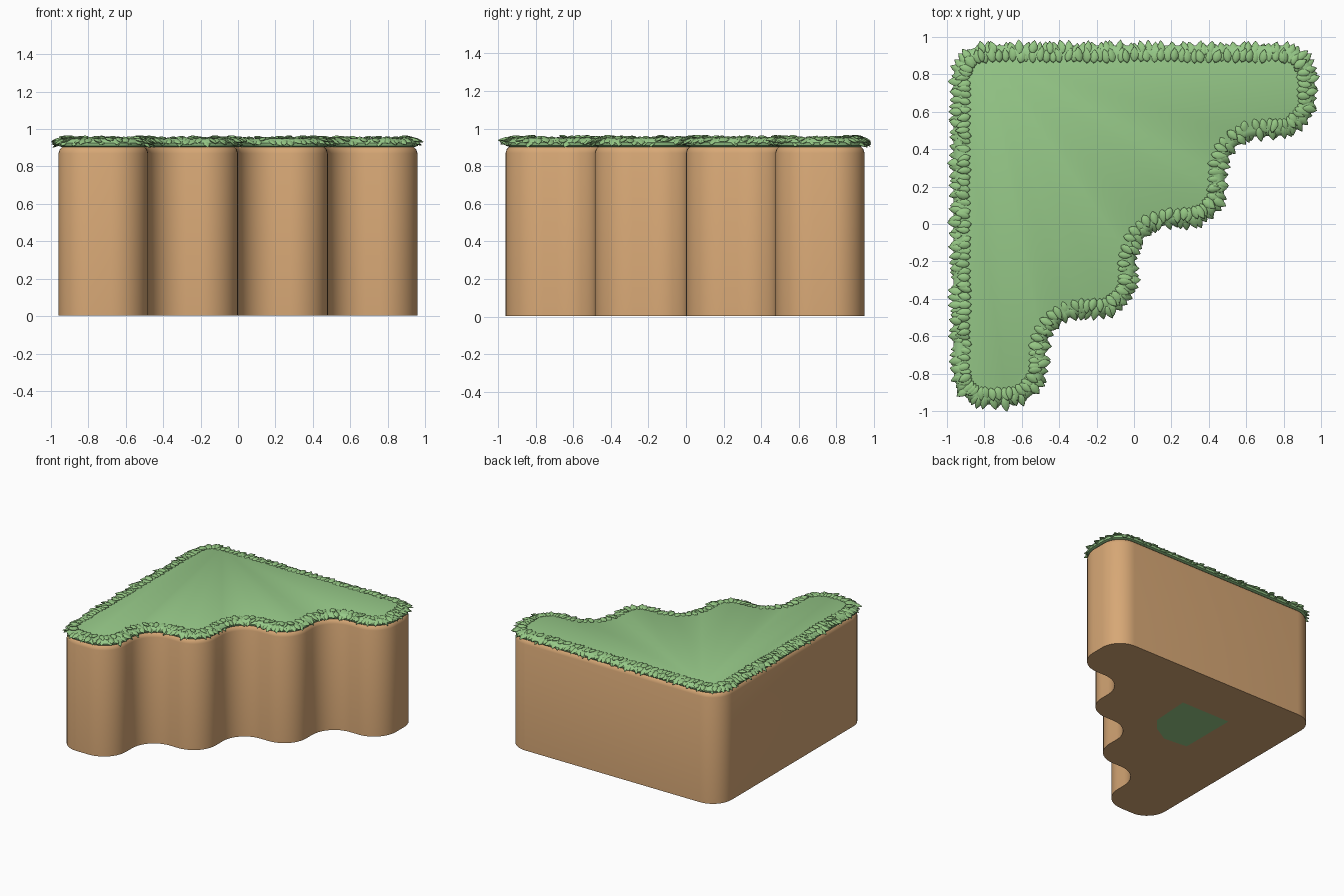
import bpy, bmesh, math, random
from mathutils import Vector, Matrix

if "Cube" in bpy.data.objects:
    bpy.data.objects.remove(bpy.data.objects["Cube"])

random.seed(4)


def material(name, rgb):
    m = bpy.data.materials.new(name)
    m.diffuse_color = (*rgb, 1)
    m.use_nodes = True
    m.node_tree.nodes["Principled BSDF"].inputs["Base Color"].default_value = m.diffuse_color
    return m


SOIL = material("soil", (0.68, 0.39, 0.18))
GRASS = material("grass", (0.31, 0.59, 0.25))
LEAF = material("leaf", (0.30, 0.57, 0.23))

# Stepped outline, counter-clockwise: x, y, corner radius
CORNERS = [(-0.96, -0.96, 0.17), (-0.48, -0.96, 0.2), (-0.48, -0.485, 0.2),
           (0, -0.485, 0.2), (0, 0, 0.2), (0.48, 0, 0.2), (0.48, 0.475, 0.2),
           (0.96, 0.475, 0.2), (0.96, 0.95, 0.17), (-0.96, 0.95, 0.17)]


def rounded_outline(corners, steps=10):
    pts = []
    for i, (x, y, r) in enumerate(corners):
        p = Vector((x, y))
        a = (Vector(corners[i - 1][:2]) - p).normalized()
        b = (Vector(corners[(i + 1) % len(corners)][:2]) - p).normalized()
        centre = p + (a + b) * r
        for k in range(steps + 1):
            t = k / steps * math.pi / 2
            pts.append(centre - b * r * math.cos(t) - a * r * math.sin(t))
    return pts


def outward(pts):
    normals = []
    for i in range(len(pts)):
        t = (pts[(i + 1) % len(pts)] - pts[i - 1]).normalized()
        normals.append(Vector((t.y, -t.x)))
    return normals


def finish(bm, name, mat, angle=40):
    me = bpy.data.meshes.new(name)
    bm.to_mesh(me)
    bm.free()
    me.materials.append(mat)
    for p in me.polygons:
        p.use_smooth = True
    me.set_sharp_from_angle(angle=math.radians(angle))
    ob = bpy.data.objects.new(name, me)
    bpy.context.collection.objects.link(ob)
    return ob


OUTLINE = rounded_outline(CORNERS)
NORMALS = outward(OUTLINE)


def slab(name, mat, profile):
    """Stack the outline at each (offset, z) of the profile and cap both ends."""
    bm = bmesh.new()
    rings = [[bm.verts.new((*(p + n * off), z)) for p, n in zip(OUTLINE, NORMALS)]
             for off, z in profile]
    count = len(OUTLINE)
    for low, high in zip(rings, rings[1:]):
        for i in range(count):
            j = (i + 1) % count
            bm.faces.new((low[i], low[j], high[j], high[i]))
    bm.faces.new(rings[0][::-1])
    bm.faces.new(rings[-1])
    return finish(bm, name, mat)


# Earth block with a softened top rim, and the grass layer on it
slab("earth_block", SOIL, [(0, 0.002), (0, 0.87), (-0.007, 0.892), (-0.022, 0.906), (-0.05, 0.91)])
slab("grass_top", GRASS, [(-0.02, 0.903), (0, 0.91), (0.004, 0.925), (-0.008, 0.942), (-0.03, 0.95)])

# Small green patch under the block
bm = bmesh.new()
patch = [(-0.46, 0.54), (-0.02, 0.54), (-0.04, 0.22), (-0.12, 0.12), (-0.26, 0.04), (-0.46, 0.06)]
bm.faces.new([bm.verts.new((x, y, 0)) for x, y in patch])
bmesh.ops.recalc_face_normals(bm, faces=bm.faces)
if bm.faces[:][0].normal.z > 0:
    bmesh.ops.reverse_faces(bm, faces=bm.faces)
finish(bm, "underside_patch", GRASS)


def add_leaf(bm, mat, length, width, thick):
    """Pointed flattened leaf along local +y."""
    sides = 8
    base = bm.verts.new(mat @ Vector((0, 0, 0)))
    tip = bm.verts.new(mat @ Vector((0, length, 0)))
    rings = []
    for t, w in ((0.15, 0.65), (0.4, 1), (0.65, 0.85), (0.86, 0.42)):
        rings.append([bm.verts.new(mat @ Vector((
            width * w * math.cos(2 * math.pi * k / sides), length * t,
            thick * w * math.sin(2 * math.pi * k / sides)))) for k in range(sides)])
    for k in range(sides):
        j = (k + 1) % sides
        bm.faces.new((base, rings[0][k], rings[0][j]))
        bm.faces.new((tip, rings[-1][j], rings[-1][k]))
        for a, b in zip(rings, rings[1:]):
            bm.faces.new((a[k], b[k], b[j], a[j]))


def walk(spacing):
    """Evenly spaced points and outward normals along the outline."""
    count = len(OUTLINE)
    lengths = [(OUTLINE[(i + 1) % count] - OUTLINE[i]).length for i in range(count)]
    total = sum(lengths)
    n = round(total / spacing)
    i, start = 0, 0.0
    for s in range(n):
        d = s * total / n
        while d > start + lengths[i]:
            start += lengths[i]
            i += 1
        j, f = (i + 1) % count, (d - start) / lengths[i]
        yield OUTLINE[i].lerp(OUTLINE[j], f), NORMALS[i].lerp(NORMALS[j], f).normalized()


def leaf_row(name, spacing, offset, z, droop):
    bm = bmesh.new()
    for p, n in walk(spacing):
        pos = p + n * (offset + random.uniform(-0.008, 0.003))
        yaw = math.atan2(n.y, n.x) - math.pi / 2 + random.uniform(-0.35, 0.35)
        mat = (Matrix.Translation((*pos, z + random.uniform(-0.004, 0.004)))
               @ Matrix.Rotation(yaw, 4, 'Z')
               @ Matrix.Rotation(-random.uniform(*droop), 4, 'X')
               @ Matrix.Rotation(random.uniform(-0.3, 0.3), 4, 'Y'))
        add_leaf(bm, mat, random.uniform(0.072, 0.086), random.uniform(0.02, 0.025), 0.009)
    bmesh.ops.recalc_face_normals(bm, faces=bm.faces)
    finish(bm, name, LEAF, 80)


# Two overlapping rows of leaves around the rim
leaf_row("outer_leaves", 0.033, -0.041, 0.95, (0.2, 0.62))
leaf_row("inner_leaves", 0.036, -0.085, 0.952, (-0.08, 0.15))
